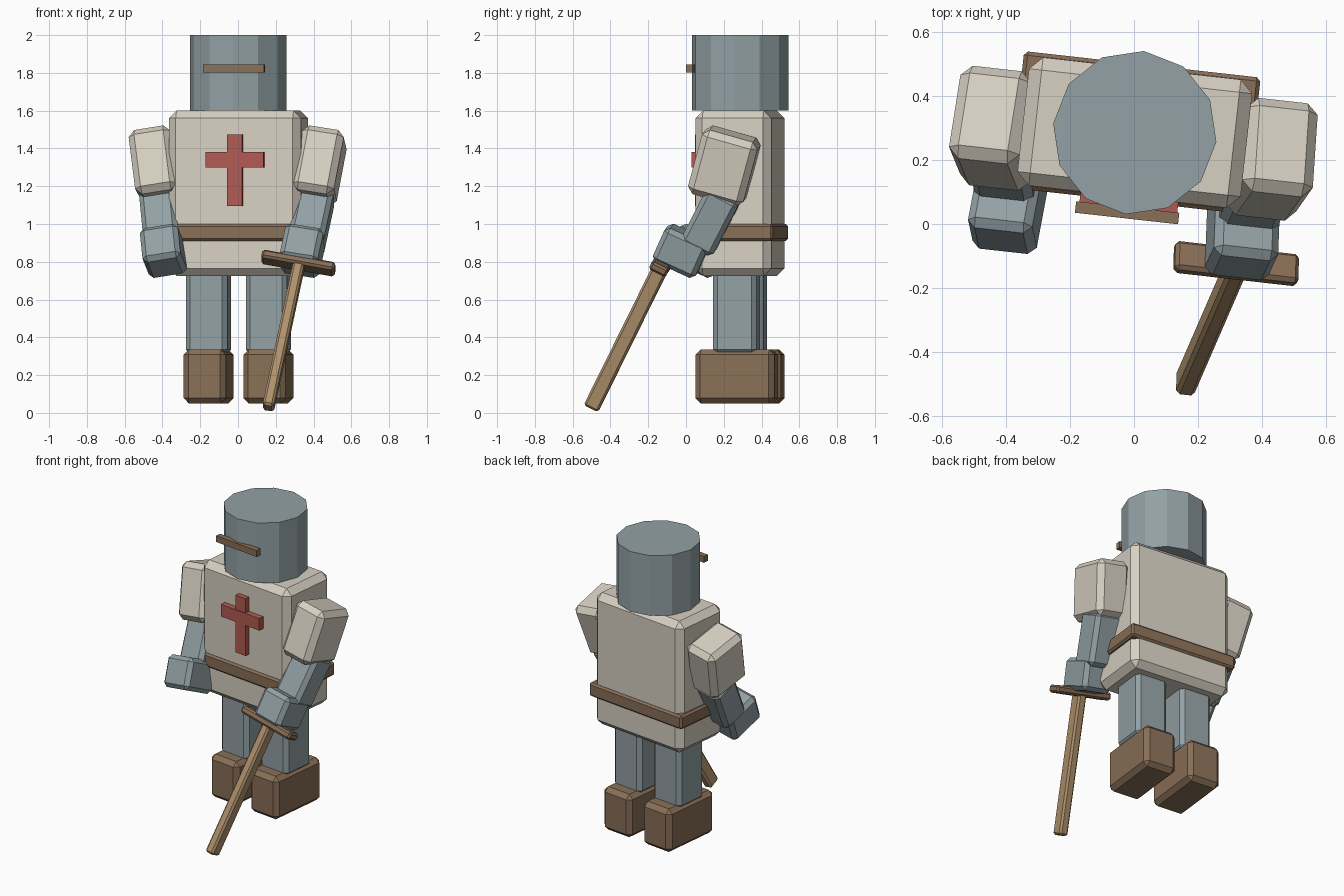
import bpy, bmesh, math
from mathutils import Matrix, Vector

if "Cube" in bpy.data.objects:
    bpy.data.objects.remove(bpy.data.objects["Cube"])


def material(name, rgb):
    m = bpy.data.materials.new(name)
    m.diffuse_color = (*rgb, 1.0)
    m.use_nodes = True
    m.node_tree.nodes["Principled BSDF"].inputs["Base Color"].default_value = m.diffuse_color
    return m


CREAM = material("cream cloth", (0.68, 0.63, 0.54))
STEEL = material("grey steel", (0.29, 0.355, 0.375))
BROWN = material("brown leather", (0.25, 0.16, 0.095))
TAN = material("tan wood", (0.43, 0.285, 0.15))
RED = material("red emblem", (0.44, 0.105, 0.085))

# Whole figure is turned slightly about the vertical axis
BODY = Matrix.Translation((0.0025, 0.286, 0)) @ Matrix.Rotation(math.radians(-6.4), 4, 'Z')


def finish(name, bm, mat, matrix):
    mesh = bpy.data.meshes.new(name)
    bm.to_mesh(mesh)
    bm.free()
    mesh.materials.append(mat)
    ob = bpy.data.objects.new(name, mesh)
    ob.matrix_world = matrix
    bpy.context.collection.objects.link(ob)
    return ob


def box(name, centre, size, mat, bevel=0.0, pitch=0.0, roll=0.0):
    """Chamfered box; pitch swings the lower end forward, roll leans the top to +x."""
    bm = bmesh.new()
    bmesh.ops.create_cube(bm, size=1.0)
    bmesh.ops.scale(bm, vec=Vector(size), verts=bm.verts)
    if bevel:
        bmesh.ops.bevel(bm, geom=bm.edges[:], offset=bevel, segments=1,
                        affect='EDGES', profile=0.5)
    rot = (Matrix.Rotation(math.radians(roll), 4, 'Y')
           @ Matrix.Rotation(math.radians(-pitch), 4, 'X'))
    return finish(name, bm, mat, BODY @ Matrix.Translation(centre) @ rot)


# Torso and belt
box("torso", (0, 0, 1.1625), (0.703, 0.404, 0.875), CREAM, 0.04)
box("belt", (0, 0, 0.955), (0.745, 0.43, 0.09), BROWN, 0.012)

# Cross on the chest
box("cross_upright", (0.006, -0.216, 1.285), (0.08, 0.04, 0.38), RED)
box("cross_bar", (0.006, -0.218, 1.34), (0.308, 0.044, 0.08), RED)

# Twelve-sided helmet with visor slit bar
bm = bmesh.new()
bmesh.ops.create_cone(bm, cap_ends=True, segments=12, radius1=0.257, radius2=0.257, depth=0.4)
ring_turn = Matrix.Rotation(math.radians(0), 4, 'Z')
finish("helmet", bm, STEEL, BODY @ Matrix.Translation((0, 0, 1.8)) @ ring_turn)
box("visor", (0.004, -0.252, 1.823), (0.325, 0.036, 0.042), BROWN)

# Mirrored limbs
for side, s in (("left", -1), ("right", 1)):
    box(side + "_leg", (s * 0.159, 0, 0.53), (0.22, 0.232, 0.44), STEEL, 0.025)
    box(side + "_shoe", (s * 0.159, 0, 0.193), (0.225, 0.42, 0.286), BROWN, 0.028)
    box(side + "_sleeve", (s * 0.435, -0.035, 1.308), (0.225, 0.305, 0.357), CREAM, 0.034,
        16, s * 9)
    box(side + "_forearm", (s * 0.40, -0.11, 1.02), (0.19, 0.19, 0.33), STEEL, 0.025,
        28, s * 9)
    box(side + "_hand", (s * 0.37, -0.27, 0.858), (0.205, 0.25, 0.2), STEEL, 0.025,
        25, s * 9)

# Wooden sword held in the right hand
box("sword_guard", (0.361, -0.372, 0.793), (0.395, 0.1, 0.048), BROWN, 0.012, 27, 10)
box("sword_blade", (0.305, -0.567, 0.41), (0.06, 0.085, 0.875), TAN, 0.012, 27, 9)
